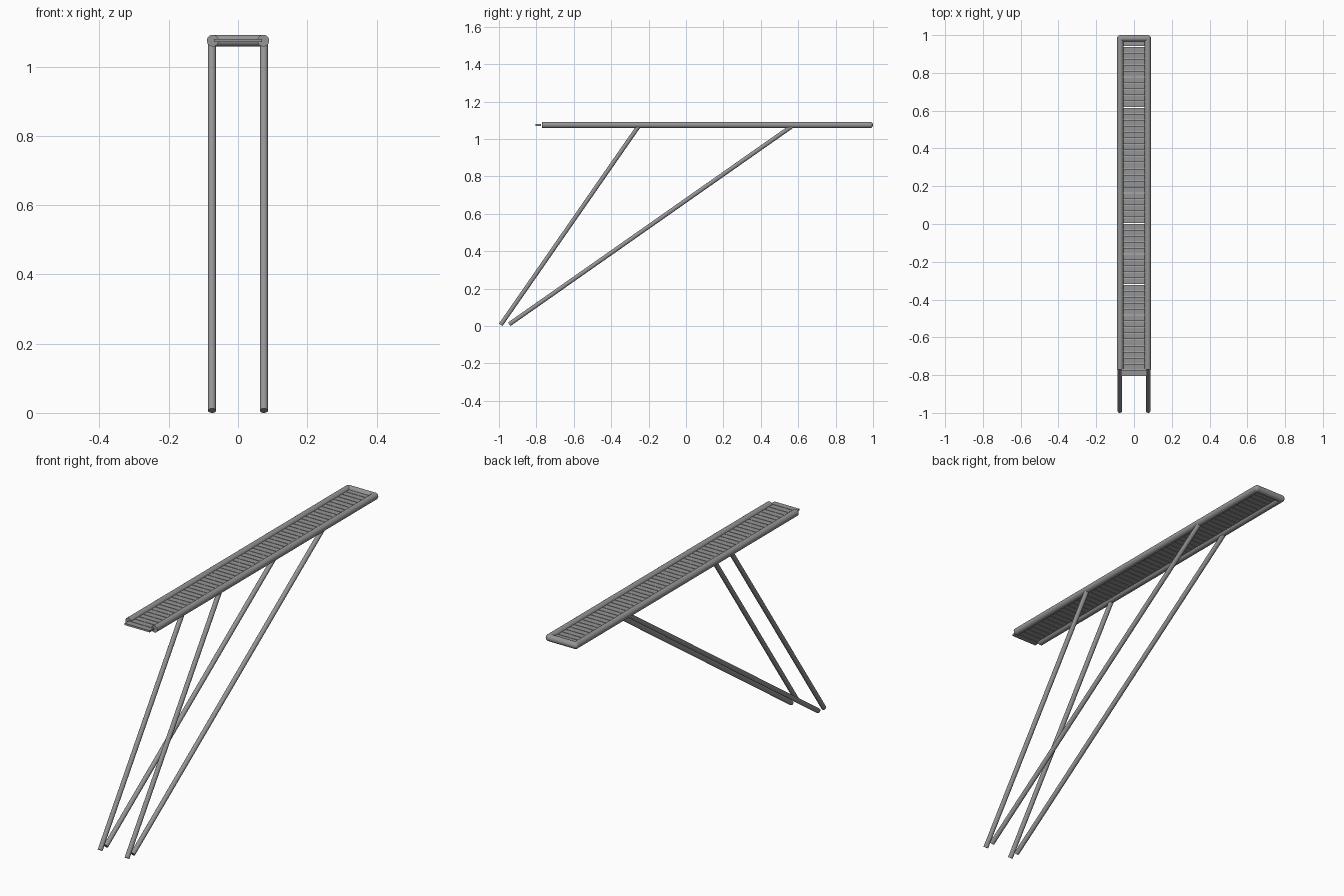
import bpy
from mathutils import Vector

if "Cube" in bpy.data.objects:
    bpy.data.objects.remove(bpy.data.objects["Cube"])

TUBE_R, LEG_R = 0.017, 0.0115
SIDE_X, LEG_X, Z = 0.073, 0.075, 1.075
BACK_Y = 1.0 - TUBE_R

# Dark grey metal
metal = bpy.data.materials.new("dark_grey_metal")
metal.diffuse_color = (0.3, 0.3, 0.3, 1)
metal.use_nodes = True
metal.node_tree.nodes["Principled BSDF"].inputs["Base Color"].default_value = metal.diffuse_color


def smooth(obj):
    bpy.context.view_layer.objects.active = obj
    obj.select_set(True)
    bpy.ops.object.shade_smooth_by_angle()
    obj.select_set(False)


def finish(name):
    obj = bpy.context.object
    obj.name = name
    obj.data.materials.append(metal)
    return obj


def rod(name, a, b, radius):
    a, b = Vector(a), Vector(b)
    bpy.ops.mesh.primitive_cylinder_add(vertices=24, radius=radius, depth=(b - a).length,
                                        location=(a + b) / 2)
    obj = finish(name)
    obj.rotation_euler = (b - a).to_track_quat('Z', 'Y').to_euler()
    smooth(obj)


# Side rails, rounded back corners and both pairs of legs
for side, s in (("left", -1), ("right", 1)):
    x = s * SIDE_X
    rod(f"{side}_rail", (x, -0.769, Z), (x, BACK_Y, Z), TUBE_R)
    bpy.ops.mesh.primitive_uv_sphere_add(segments=24, ring_count=12, radius=TUBE_R,
                                         location=(x, BACK_Y, Z))
    smooth(finish(f"{side}_back_corner"))
    lx = s * LEG_X
    rod(f"{side}_front_leg", (lx, -0.9905, 0.0066), (lx, -0.255, 1.066), LEG_R)
    rod(f"{side}_rear_leg", (lx, -0.945, 0.0094), (lx, 0.564, 1.067), LEG_R)

# Back rail
rod("back_rail", (-SIDE_X, BACK_Y, Z), (SIDE_X, BACK_Y, Z), TUBE_R)

# Narrow slats with hairline gaps
start, end, count = -0.805, 0.972, 55
pitch = (end - start) / count
for i in range(count):
    bpy.ops.mesh.primitive_cube_add(size=1, location=(0, start + pitch * (i + 0.5), Z))
    slat = finish(f"slat_{i + 1}")
    slat.scale = (0.14, pitch - 0.003, 0.009)
